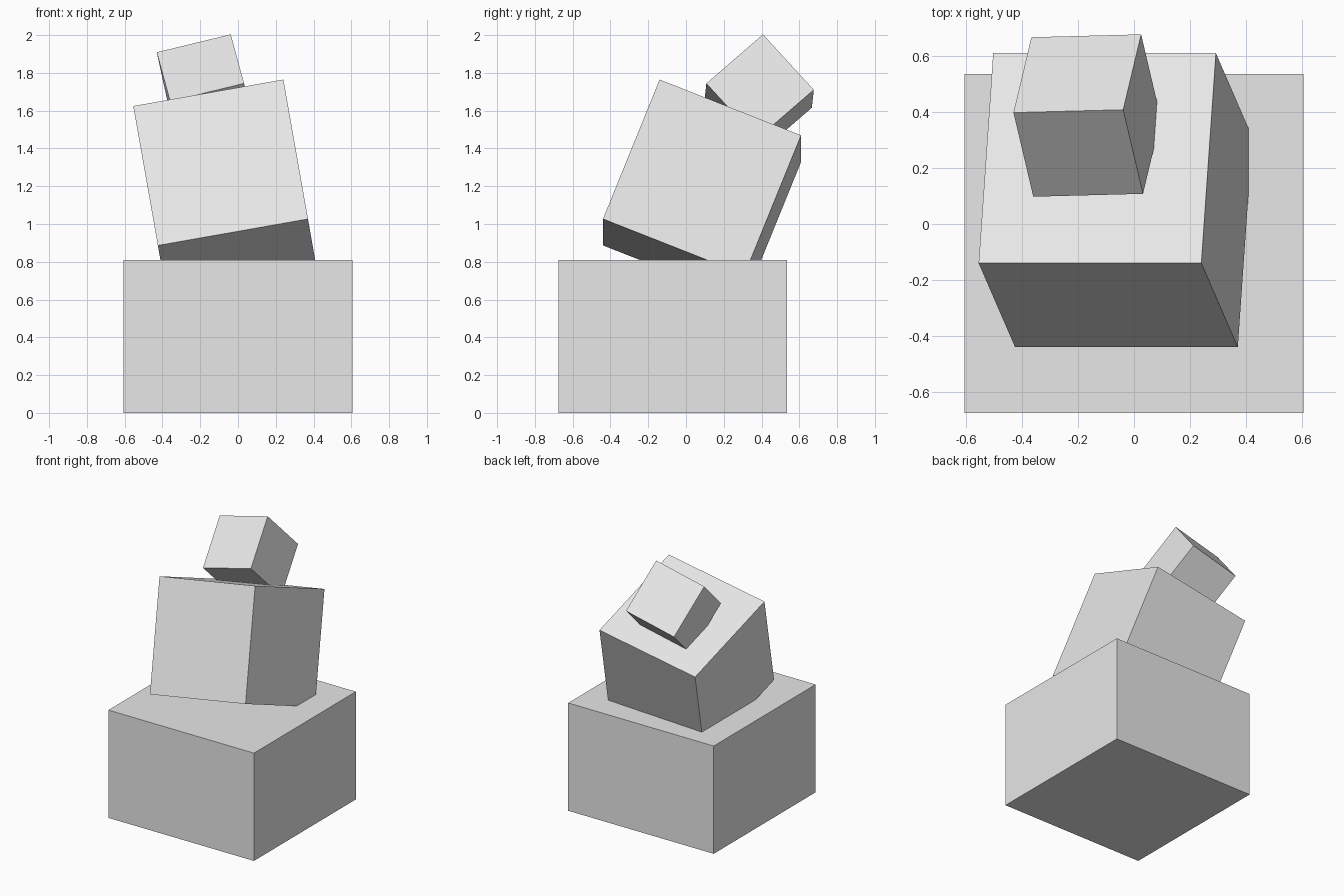
import bpy
from math import radians

if "Cube" in bpy.data.objects:
    bpy.data.objects.remove(bpy.data.objects["Cube"])

# Single light grey material
grey = bpy.data.materials.new("light_grey")
grey.diffuse_color = (0.8, 0.8, 0.8, 1.0)
grey.use_nodes = True
grey.node_tree.nodes["Principled BSDF"].inputs["Base Color"].default_value = grey.diffuse_color


def add_box(name, center, size, degrees=(0, 0, 0)):
    bpy.ops.mesh.primitive_cube_add(size=1, location=center,
                                    rotation=[radians(d) for d in degrees])
    box = bpy.context.object
    box.name = name
    box.scale = size
    box.data.materials.append(grey)
    return box


# Upright base block
add_box("base_block", (0, -0.07, 0.405), (1.21, 1.21, 0.81))

# Tilted cube sunk into the base
add_box("middle_cube", (-0.066, 0.085, 1.178), (0.807,) * 3, (-21.8, -10, 0))

# Small tilted cube sunk into the middle cube
add_box("top_cube", (-0.167, 0.387, 1.68), (0.403,) * 3, (-48.5, -13.6, 1.5))
